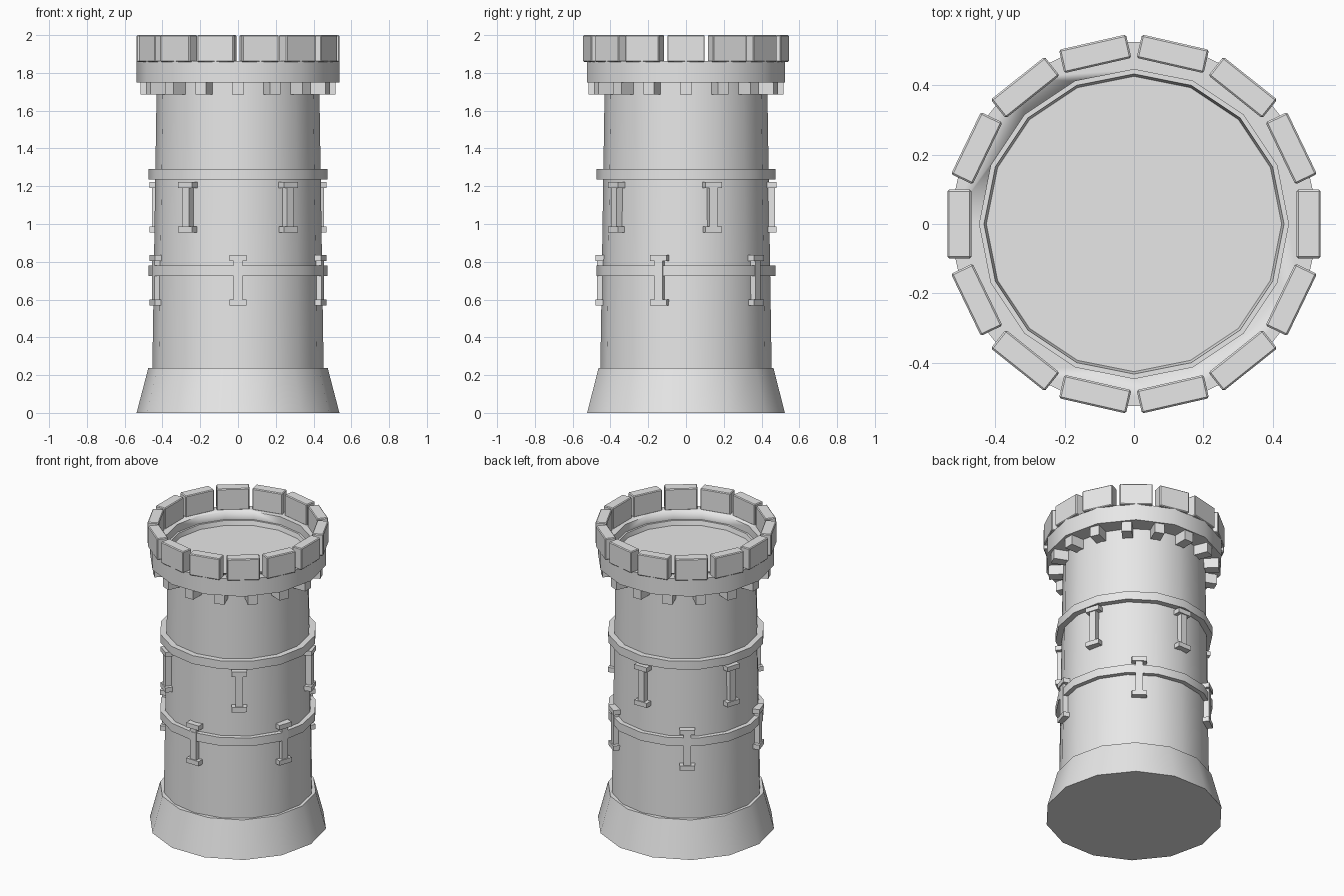
import bpy, bmesh, math
from mathutils import Matrix, Vector

if "Cube" in bpy.data.objects:
    bpy.data.objects.remove(bpy.data.objects["Cube"])

stone = bpy.data.materials.new("light grey stone")
stone.diffuse_color = (0.8, 0.8, 0.8, 1)
stone.use_nodes = True
stone.node_tree.nodes["Principled BSDF"].inputs["Base Color"].default_value = stone.diffuse_color


def finish(name, bm, smooth=True):
    bmesh.ops.recalc_face_normals(bm, faces=bm.faces)
    me = bpy.data.meshes.new(name)
    bm.to_mesh(me)
    bm.free()
    me.materials.append(stone)
    ob = bpy.data.objects.new(name, me)
    bpy.context.collection.objects.link(ob)
    bpy.ops.object.select_all(action='DESELECT')
    ob.select_set(True)
    bpy.context.view_layer.objects.active = ob
    if smooth:
        bpy.ops.object.shade_smooth_by_angle(angle=math.radians(30))
    return ob


def lathe(name, profile, sides):
    """Closed solid from (radius, z) points, capped at both ends."""
    bm = bmesh.new()
    rings = []
    for r, z in profile:
        rings.append([bm.verts.new((r * math.cos(2 * math.pi * i / sides),
                                    r * math.sin(2 * math.pi * i / sides), z))
                      for i in range(sides)])
    for a, b in zip(rings, rings[1:]):
        for i in range(sides):
            j = (i + 1) % sides
            bm.faces.new((a[i], a[j], b[j], b[i]))
    bm.faces.new(rings[0][::-1])
    bm.faces.new(rings[-1])
    return finish(name, bm)


def radial_boxes(name, angles, boxes, bevel=0):
    """Boxes (r0, r1, width, z0, z1) repeated around the axis at angles in degrees."""
    bm = bmesh.new()
    for ang in angles:
        rot = Matrix.Rotation(math.radians(ang), 4, 'Z')
        for r0, r1, w, z0, z1 in boxes:
            m = (rot @ Matrix.Translation(((r0 + r1) / 2, 0, (z0 + z1) / 2))
                 @ Matrix.Diagonal((r1 - r0, w, z1 - z0, 1)))
            bmesh.ops.create_cube(bm, size=1, matrix=m)
    if bevel:
        bmesh.ops.bevel(bm, geom=bm.edges[:], offset=bevel, segments=1,
                        affect='EDGES', profile=0.5)
    return finish(name, bm, smooth=False)


# Flared foot and tapering shaft
lathe("base", [(0.537, 0), (0.475, 0.237)], 14)
lathe("shaft", [(0.454, 0.2), (0.43, 1.77)], 16)

# Two string courses
for name, z in (("lower_band", 0.725), ("upper_band", 1.235)):
    lathe(name, [(0.475, z), (0.475, z + 0.055)], 16)

# Parapet ring with the stepped, sunken roof floor cut out
parapet = lathe("parapet", [(0.537, 1.75), (0.537, 1.862)], 14)
cutter = lathe("roof_cutter", [(0.425, 1.78), (0.432, 1.81), (0.445, 1.81),
                               (0.445, 1.95)], 16)
cutter.hide_render = True
mod = parapet.modifiers.new("roof_cut", 'BOOLEAN')
mod.operation = 'DIFFERENCE'
mod.solver = 'EXACT'
mod.object = cutter
bpy.context.view_layer.objects.active = parapet
bpy.ops.object.modifier_apply(modifier=mod.name)
bpy.data.objects.remove(cutter)

# Battlements and corbels
radial_boxes("merlons", [i * 360 / 14 for i in range(14)],
             [(0.468, 0.537, 0.198, 1.858, 2.0)], bevel=0.005)
radial_boxes("corbels", [i * 22.5 for i in range(16)],
             [(0.40, 0.515, 0.062, 1.685, 1.755)])

# Arrow slit frames: five around on each storey, staggered
for name, start, z in (("lower_slits", -90, 0.568), ("upper_slits", 90, 0.955)):
    radial_boxes(name, [start + 72 * i for i in range(5)],
                 [(0.40, 0.478, 0.092, z, z + 0.031),
                  (0.40, 0.478, 0.092, z + 0.236, z + 0.267),
                  (0.40, 0.471, 0.045, z + 0.02, z + 0.247)])
